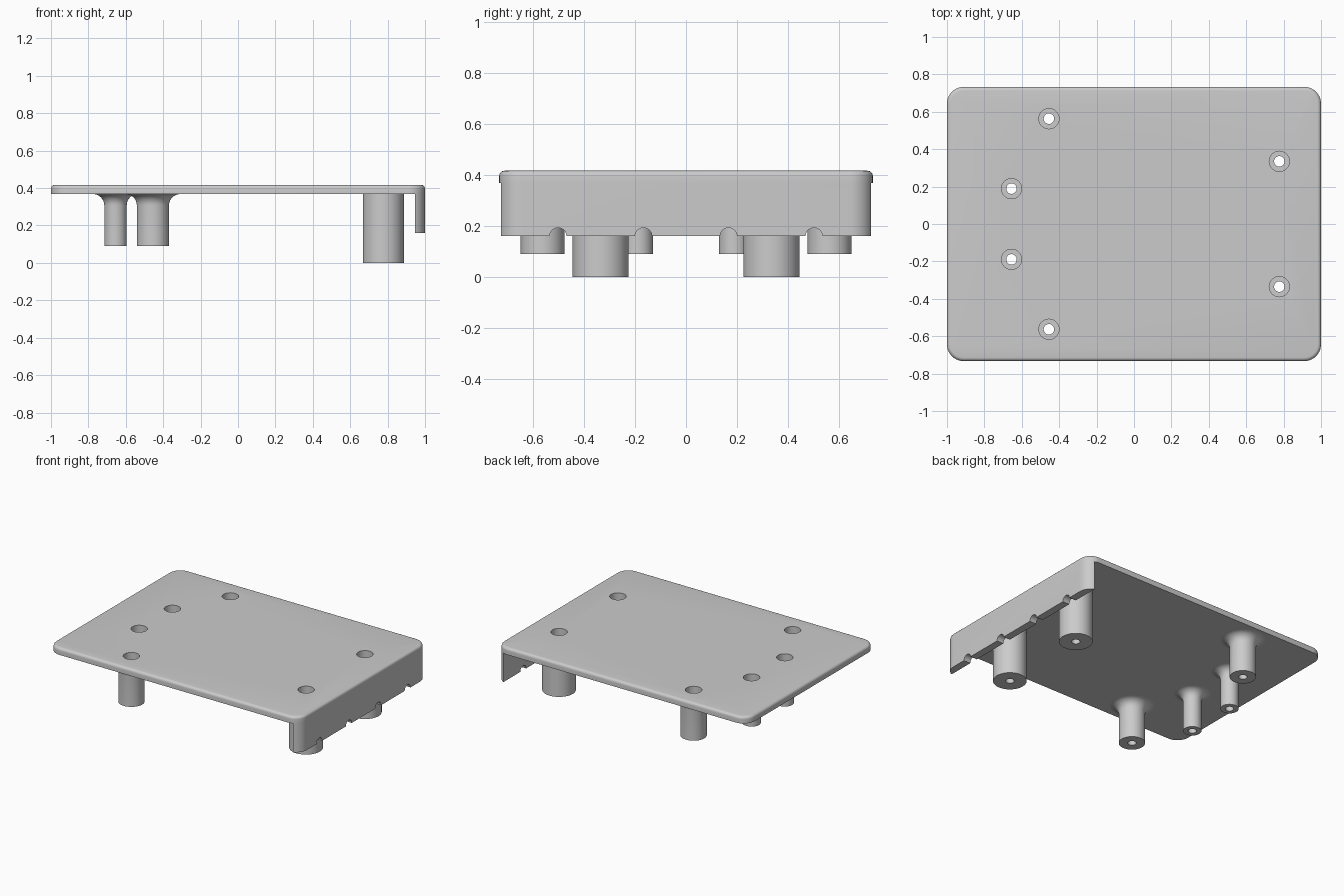
import bpy, bmesh, math
from mathutils import Matrix

cube = bpy.data.objects.get("Cube")
if cube:
    bpy.data.objects.remove(cube, do_unlink=True)

HALF_X, HALF_Y, CORNER = 1.0, 0.733, 0.09
WALL_BOTTOM, DECK_BOTTOM, DECK_TOP = 0.16, 0.368, 0.417
WALL_INNER = 0.946
BORE, SINK, SINK_FLOOR = 0.028, 0.054, 0.345

grey = bpy.data.materials.new("grey plastic")
grey.use_nodes = True
grey.diffuse_color = (0.6, 0.6, 0.6, 1)
grey.node_tree.nodes["Principled BSDF"].inputs["Base Color"].default_value = (0.6, 0.6, 0.6, 1)


def make_object(name, bm):
    bmesh.ops.recalc_face_normals(bm, faces=bm.faces)
    mesh = bpy.data.meshes.new(name)
    bm.to_mesh(mesh)
    bm.free()
    mesh.materials.append(grey)
    obj = bpy.data.objects.new(name, mesh)
    bpy.context.collection.objects.link(obj)
    return obj


def activate(obj):
    bpy.ops.object.select_all(action="DESELECT")
    obj.select_set(True)
    bpy.context.view_layer.objects.active = obj


def smooth(obj):
    activate(obj)
    bpy.ops.object.shade_smooth_by_angle(angle=math.radians(35))


def rounded_slab(z0, z1, steps=10):
    """Rounded rectangle extruded from z0 to z1."""
    bm = bmesh.new()
    ring = []
    for quarter, (sx, sy) in enumerate([(1, 1), (-1, 1), (-1, -1), (1, -1)]):
        for i in range(steps + 1):
            a = (quarter + i / steps) * math.pi / 2
            ring.append(bm.verts.new((sx * (HALF_X - CORNER) + CORNER * math.cos(a),
                                      sy * (HALF_Y - CORNER) + CORNER * math.sin(a), z0)))
    face = bm.faces.new(ring)
    up = bmesh.ops.extrude_face_region(bm, geom=[face])["geom"]
    bmesh.ops.translate(bm, verts=[v for v in up if isinstance(v, bmesh.types.BMVert)],
                        vec=(0, 0, z1 - z0))
    return bm


def cut(obj, cutter):
    """Subtract the cutter from the object and discard it."""
    activate(obj)
    mod = obj.modifiers.new("cut", "BOOLEAN")
    mod.operation, mod.solver, mod.object = "DIFFERENCE", "EXACT", cutter
    bpy.ops.object.modifier_apply(modifier=mod.name)
    bpy.data.objects.remove(cutter, do_unlink=True)


def cylinders(name, radius, depth, matrices):
    bm = bmesh.new()
    for m in matrices:
        bmesh.ops.create_cone(bm, cap_ends=True, segments=48, radius1=radius,
                              radius2=radius, depth=depth, matrix=m)
    obj = make_object(name, bm)
    obj.hide_render = True
    return obj


def screw_post(name, x, y, radius, bottom, flare):
    """Hollow post with a recessed screw seat and an optional fillet under the deck."""
    profile = [(SINK, DECK_BOTTOM), (SINK, SINK_FLOOR), (BORE, SINK_FLOOR),
               (BORE, bottom), (radius, bottom)]
    if flare:
        for i in range(9):
            a = i / 8 * math.pi / 2
            profile.append((radius + flare * (1 - math.cos(a)),
                            DECK_BOTTOM - flare * (1 - math.sin(a))))
    else:
        profile.append((radius, DECK_BOTTOM))
    bm = bmesh.new()
    verts = [bm.verts.new((r, 0, z)) for r, z in profile]
    edges = [bm.edges.new(pair) for pair in zip(verts, verts[1:])]
    bmesh.ops.spin(bm, geom=verts + edges, cent=(0, 0, 0), axis=(0, 0, 1),
                   angle=math.tau, steps=48)
    bmesh.ops.remove_doubles(bm, verts=bm.verts, dist=0.0005)
    # the top is open, so orient by the underside face
    bmesh.ops.recalc_face_normals(bm, faces=bm.faces)
    obj = make_object(name, bm)
    under = min(obj.data.polygons, key=lambda p: p.center.z)
    if under.normal.z > 0:
        obj.data.flip_normals()
    obj.location = (x, y, 0)
    smooth(obj)


# Post rows: name, x, y distance from the middle, radius, bottom, fillet
POSTS = [("large_post", 0.777, 0.335, 0.11, 0.0, 0),
         ("outer_post", -0.455, 0.563, 0.086, 0.09, 0.06),
         ("inner_post", -0.655, 0.189, 0.06, 0.09, 0.06)]

# Deck with rounded top edge and screw openings
bm = rounded_slab(DECK_BOTTOM, DECK_TOP)
rim = [e for e in bm.edges if all(v.co.z > DECK_TOP - 0.001 for v in e.verts)]
bmesh.ops.bevel(bm, geom=rim, offset=0.02, segments=5, profile=0.5, affect="EDGES")
deck = make_object("deck", bm)
cut(deck, cylinders("screw_cutter", SINK, 0.3,
                    [Matrix.Translation((x, s * y, DECK_TOP))
                     for _, x, y, *_ in POSTS for s in (-1, 1)]))
smooth(deck)

# End wall, following the deck outline, with cable notches
bm = rounded_slab(WALL_BOTTOM, DECK_BOTTOM)
cutline = bmesh.ops.bisect_plane(bm, geom=bm.verts[:] + bm.edges[:] + bm.faces[:],
                                 plane_co=(WALL_INNER, 0, 0), plane_no=(1, 0, 0),
                                 clear_inner=True)["geom_cut"]
bmesh.ops.holes_fill(bm, edges=[e for e in cutline if isinstance(e, bmesh.types.BMEdge)])
wall = make_object("end_wall", bm)
cut(wall, cylinders("notch_cutter", 0.033, 0.3,
                    [Matrix.Translation((HALF_X, s * y, WALL_BOTTOM))
                     @ Matrix.Rotation(math.pi / 2, 4, "Y")
                     for y in (0.167, 0.502) for s in (-1, 1)]))
smooth(wall)

# Screw posts, mirrored front to back
for name, x, y, radius, bottom, flare in POSTS:
    for side, s in (("front", -1), ("back", 1)):
        screw_post(f"{side}_{name}", x, s * y, radius, bottom, flare)
